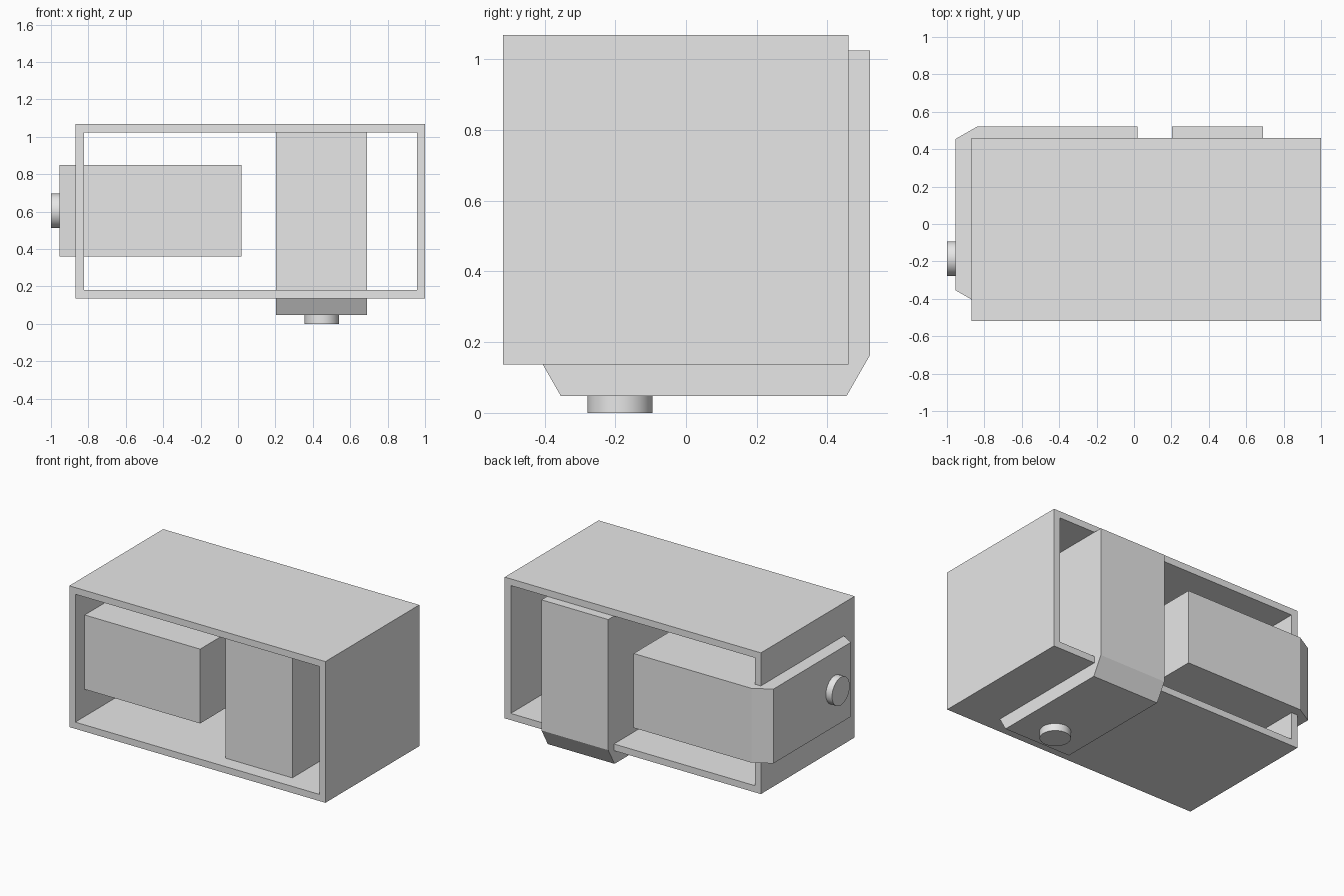
import bpy
import bmesh
from mathutils import Vector

old = bpy.data.objects.get("Cube")
if old:
    bpy.data.objects.remove(old, do_unlink=True)

grey = bpy.data.materials.new("light grey")
grey.use_nodes = True
colour = (0.8, 0.8, 0.8, 1)
grey.diffuse_color = colour
grey.node_tree.nodes["Principled BSDF"].inputs["Base Color"].default_value = colour


def finish(name, bm):
    """Turn a bmesh into a named grey object."""
    bmesh.ops.recalc_face_normals(bm, faces=bm.faces)
    mesh = bpy.data.meshes.new(name)
    bm.to_mesh(mesh)
    bm.free()
    mesh.materials.append(grey)
    obj = bpy.data.objects.new(name, mesh)
    bpy.context.collection.objects.link(obj)
    return obj


def rect(x0, x1, z0, z1):
    return [(x0, z0), (x1, z0), (x1, z1), (x0, z1)]


def open_shell(name, x0, x1, z0, z1, front, back, wall):
    """Rectangular sleeve, open at the front and back."""
    bm = bmesh.new()
    outer = rect(x0, x1, z0, z1)
    inner = rect(x0 + wall, x1 - wall, z0 + wall, z1 - wall)
    # Four loops running once round the wall section
    loops = [[bm.verts.new((x, y, z)) for x, z in pts]
             for pts, y in ((outer, front), (outer, back), (inner, back), (inner, front))]
    for a, b in zip(loops, loops[1:] + loops[:1]):
        for i in range(4):
            j = (i + 1) % 4
            bm.faces.new((a[i], a[j], b[j], b[i]))
    return finish(name, bm)


def drawer(name, end, tip, lo, hi, place):
    """Block whose outer end has chamfered front and back corners."""
    front, back, run, rise = -0.42, 0.52, 0.115, 0.066
    profile = [(end, front), (end, back), (tip + run, back),
               (tip, back - rise), (tip, front + rise), (tip + run, front)]
    bm = bmesh.new()
    base = bm.faces.new([bm.verts.new(place(u, y, lo)) for u, y in profile])
    extruded = bmesh.ops.extrude_face_region(bm, geom=[base])
    moved = [v for v in extruded["geom"] if isinstance(v, bmesh.types.BMVert)]
    bmesh.ops.translate(bm, verts=moved,
                        vec=Vector(place(0, 0, hi)) - Vector(place(0, 0, lo)))
    return finish(name, bm)


def knob(name, centre, depth, direction):
    """Short round button with a smooth rim."""
    bm = bmesh.new()
    bmesh.ops.create_cone(bm, cap_ends=True, segments=48, radius1=0.092,
                          radius2=0.092, depth=depth)
    turn = Vector((0, 0, 1)).rotation_difference(Vector(direction)).to_matrix()
    bmesh.ops.rotate(bm, verts=bm.verts, cent=(0, 0, 0), matrix=turn)
    bmesh.ops.translate(bm, verts=bm.verts, vec=centre)
    obj = finish(name, bm)
    bpy.ops.object.select_all(action="DESELECT")
    obj.select_set(True)
    bpy.context.view_layer.objects.active = obj
    bpy.ops.object.shade_smooth_by_angle()
    return obj


# Outer casing
open_shell("outer_shell", -0.868, 1.0, 0.137, 1.068, -0.518, 0.46, 0.044)

# Block through the right wall, and block through the floor
drawer("side_block", 0.018, -0.955, 0.36, 0.85, lambda u, y, w: (u, y, w))
drawer("floor_block", 1.024, 0.048, 0.203, 0.69, lambda u, y, w: (w, y, u))

# Round buttons on the protruding ends
knob("side_knob", (-0.975, -0.185, 0.604), 0.05, (-1, 0, 0))
knob("floor_knob", (0.448, -0.187, 0.025), 0.05, (0, 0, -1))
